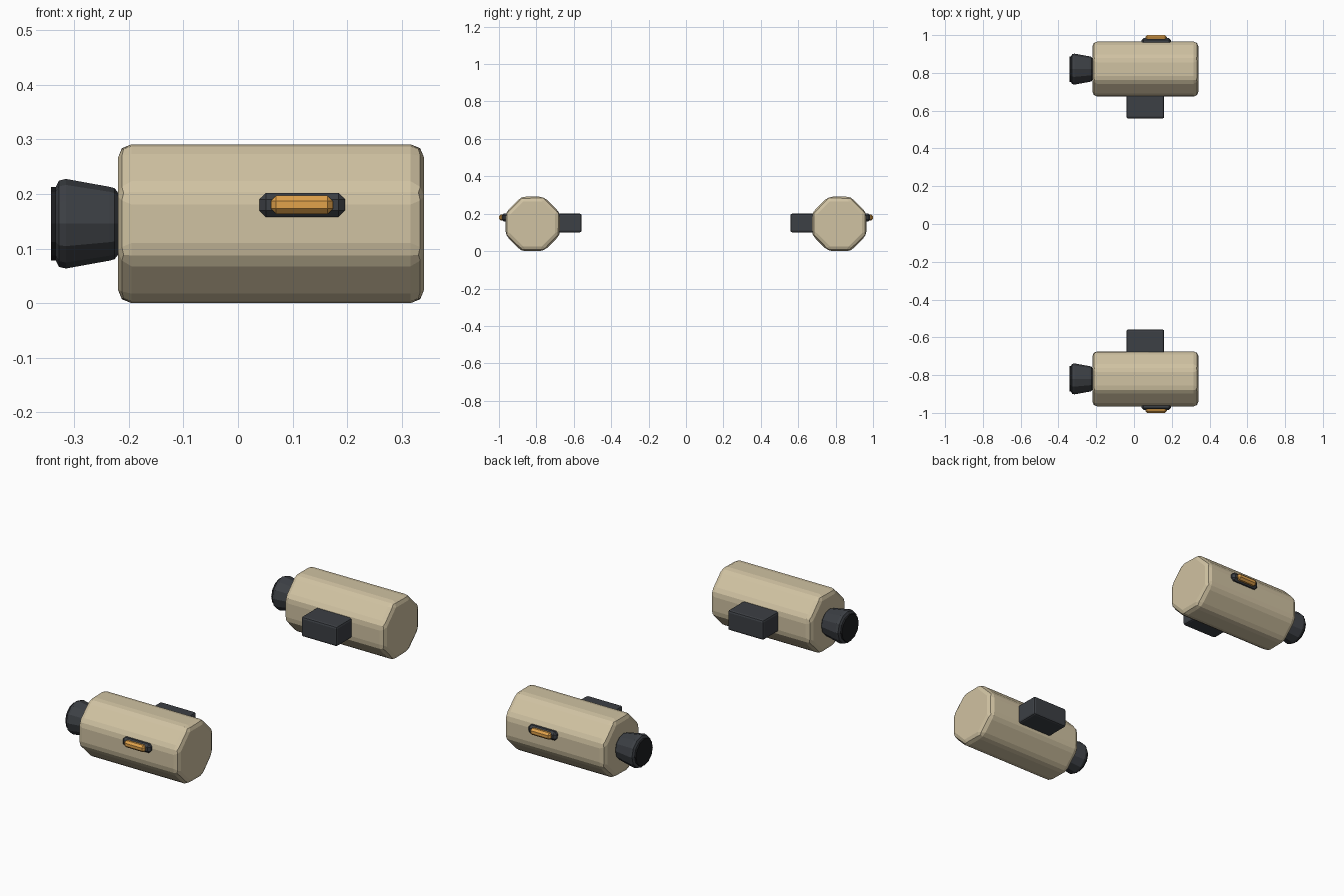
import bpy, bmesh, math

if "Cube" in bpy.data.objects:
    bpy.data.objects.remove(bpy.data.objects["Cube"])

def mat(name, rgb):
    m = bpy.data.materials.new(name)
    m.diffuse_color = (*rgb, 1)
    m.use_nodes = True
    m.node_tree.nodes["Principled BSDF"].inputs["Base Color"].default_value = m.diffuse_color
    return m

TAN = mat("tan_paint", (0.63, 0.54, 0.36))
DARK = mat("dark_metal", (0.045, 0.05, 0.058))
BLACK = mat("black_metal", (0.012, 0.013, 0.015))
AMBER = mat("amber_lamp", (0.75, 0.36, 0.07))
CY, CZ = 0.82, 0.1455

def finish(name, bm, material, bevel=0, segments=1):
    bmesh.ops.recalc_face_normals(bm, faces=bm.faces)
    me = bpy.data.meshes.new(name)
    bm.to_mesh(me)
    bm.free()
    me.materials.append(material)
    ob = bpy.data.objects.new(name, me)
    bpy.context.collection.objects.link(ob)
    if bevel:
        b = ob.modifiers.new("bevel", "BEVEL")
        b.width, b.segments = bevel, segments
        b.limit_method, b.angle_limit = "ANGLE", math.radians(30)
    return ob

def lathe(name, profile, sides, phase, y, material, bevel=0, segments=1):
    """Closed faceted solid around an x-directed axis; profile is (x, radius)."""
    bm = bmesh.new()
    rings = []
    for x, r in profile:
        rings.append([bm.verts.new((x, y + r * math.cos(phase + math.tau * i / sides),
                                    CZ + r * math.sin(phase + math.tau * i / sides)))
                      for i in range(sides)])
    for a, b in zip(rings, rings[1:]):
        for i in range(sides):
            j = (i + 1) % sides
            bm.faces.new((a[i], a[j], b[j], b[i]))
    bm.faces.new(rings[0])
    bm.faces.new(rings[-1])
    return finish(name, bm, material, bevel, segments)

def box(name, xs, ys, zs, material, bevel, segments=1):
    bm = bmesh.new()
    bmesh.ops.create_cube(bm, size=1)
    for v in bm.verts:
        v.co = [(r[0] + r[1]) / 2 + c * abs(r[1] - r[0]) for c, r in zip(v.co, (xs, ys, zs))]
    return finish(name, bm, material, bevel, segments)

for side, s in (("front", -1), ("back", 1)):
    # octagonal engine pod
    R = 0.1455 / math.cos(math.pi / 8)
    lathe(side + "_pod", [(-0.22, R), (0.341, R)], 8, math.pi / 8, s * CY, TAN, 0.025, 2)
    # flared exhaust nozzle and its dark outlet
    lathe(side + "_nozzle", [(-0.2, 0.055), (-0.219, 0.056), (-0.226, 0.065), (-0.235, 0.0675),
                             (-0.315, 0.082), (-0.328, 0.079), (-0.334, 0.067)],
          12, 0, s * CY, DARK)
    lathe(side + "_outlet", [(-0.32, 0.067), (-0.342, 0.067)], 12, 0, s * CY, BLACK)
    # inboard mounting block
    box(side + "_mount", (-0.04, 0.16), (s * 0.558, s * 0.70), (0.1, 0.2), DARK, 0.01, 2)
    # outboard lamp: housing and lens
    box(side + "_lamp_housing", (0.039, 0.196), (s * 0.95, s * 0.985), (0.158, 0.202), DARK, 0.012)
    box(side + "_lamp_lens", (0.06, 0.174), (s * 0.97, s * 1.0), (0.163, 0.197), AMBER, 0.01)
